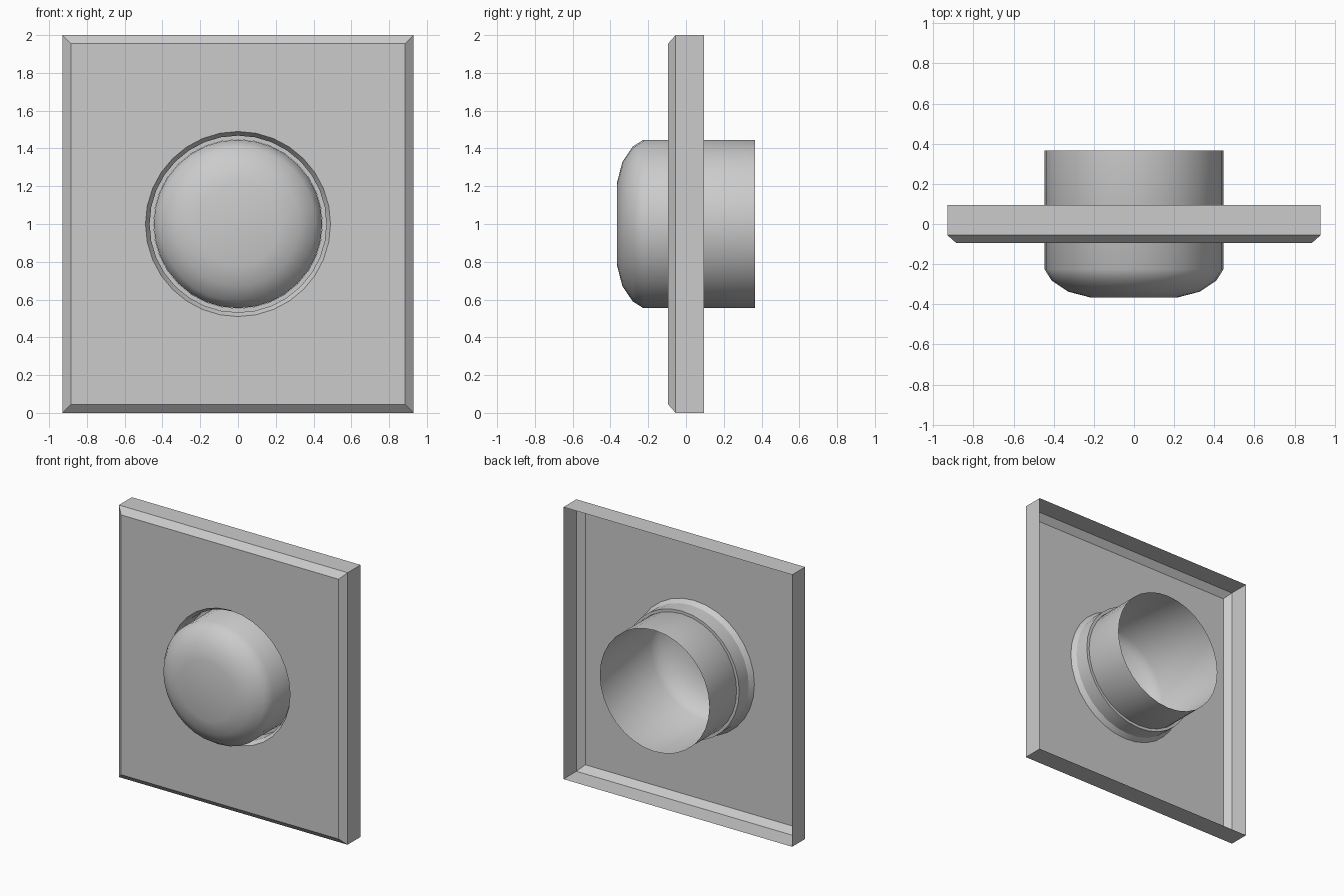
import bpy, bmesh, math

if "Cube" in bpy.data.objects:
    bpy.data.objects.remove(bpy.data.objects["Cube"])

SIDES = 32


def circle(r, y):
    # counter-clockwise seen from the front
    return [(r * math.cos(2 * math.pi * i / SIDES), y,
             1 + r * math.sin(2 * math.pi * i / SIDES)) for i in range(SIDES)]


def rect(hx, hz, y):
    return [(hx, y, 1 - hz), (hx, y, 1 + hz), (-hx, y, 1 + hz), (-hx, y, 1 - hz)]


def loft(bm, loops):
    rows = [[bm.verts.new(p) for p in loop] for loop in loops]
    for a, b in zip(rows, rows[1:]):
        n = len(a)
        for i in range(n):
            j = (i + 1) % n
            bm.faces.new((a[i], a[j], b[j], b[i]))
    return rows


def finish(bm, name, angle):
    me = bpy.data.meshes.new(name)
    bm.to_mesh(me)
    bm.free()
    ob = bpy.data.objects.new(name, me)
    bpy.context.collection.objects.link(ob)
    bpy.ops.object.select_all(action='DESELECT')
    ob.select_set(True)
    bpy.context.view_layer.objects.active = ob
    bpy.ops.object.shade_smooth_by_angle(angle=math.radians(angle))
    return ob


# Square plate: open-backed shell, chamfered front rim, stepped round hole
bm = bmesh.new()
outer = loft(bm, [rect(.93, 1, .095), rect(.93, 1, -.055), rect(.885, .955, -.095)])
hole = loft(bm, [circle(.49, -.095), circle(.468, -.06),
                 circle(.468, .05), circle(.447, .05)])
edges = []
for loop in (outer[-1], hole[0]):
    for i, v in enumerate(loop):
        edges.append(bm.edges.get((v, loop[(i + 1) % len(loop)])))
fill = bmesh.ops.triangle_fill(bm, edges=edges, use_beauty=True, use_dissolve=False)
for f in fill['geom']:
    if isinstance(f, bmesh.types.BMFace):
        f.normal_update()
        if f.normal.y > 0:
            f.normal_flip()
finish(bm, "plate", 30)

# Push button: hollow tube, open at the back, rounded front cap
bm = bmesh.new()
rows = loft(bm, [circle(r, y) for r, y in
                 [(.446, .365), (.446, -.225), (.41, -.282), (.328, -.337), (.22, -.365)]])
bm.faces.new(rows[-1])
finish(bm, "button", 60)
